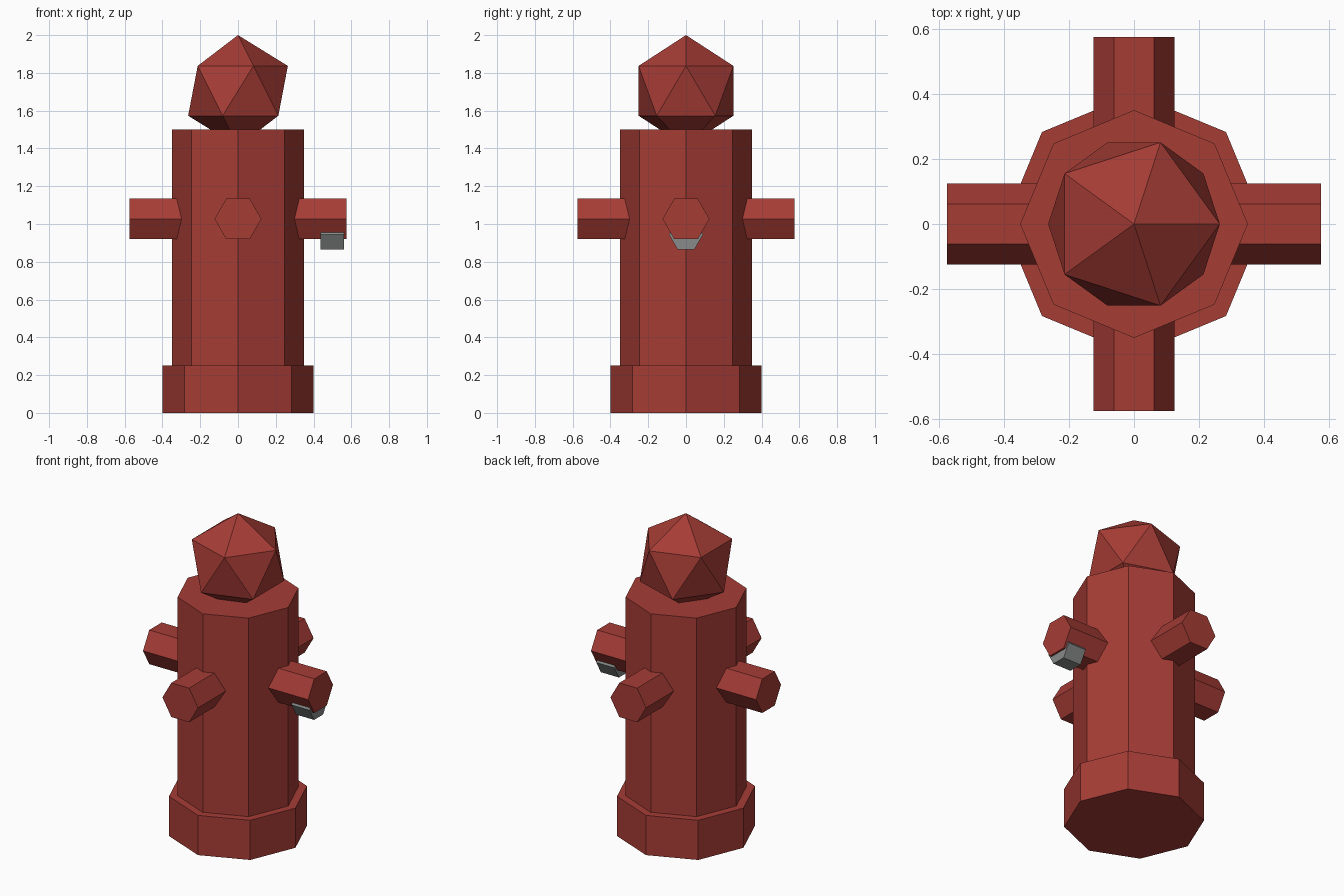
import bpy
import math

cube = bpy.data.objects.get("Cube")
if cube:
    bpy.data.objects.remove(cube, do_unlink=True)


def make_material(name, colour):
    mat = bpy.data.materials.new(name)
    mat.use_nodes = True
    mat.diffuse_color = colour
    mat.node_tree.nodes["Principled BSDF"].inputs["Base Color"].default_value = colour
    return mat


RED = make_material("hydrant red", (0.38, 0.045, 0.036, 1))
GREY = make_material("metal grey", (0.25, 0.26, 0.26, 1))


def finish(name, mat):
    obj = bpy.context.object
    obj.name = name
    obj.data.materials.append(mat)
    return obj


def upright(name, radius, bottom, top):
    """Octagonal column with corners on the x and y axes."""
    bpy.ops.mesh.primitive_cylinder_add(
        vertices=8, radius=radius, depth=top - bottom,
        location=(0, 0, (bottom + top) / 2))
    return finish(name, RED)


def sideways(name, radius, start, end, z, angle, mat):
    """Hexagonal bar pointing outwards, with flat top and bottom."""
    mid = (start + end) / 2
    bpy.ops.mesh.primitive_cylinder_add(
        vertices=6, radius=radius, depth=end - start,
        location=(mid * math.cos(angle), mid * math.sin(angle), z),
        rotation=(0, math.pi / 2, angle))
    return finish(name, mat)


# Base and barrel
upright("base", 0.4, 0, 0.25)
upright("barrel", 0.35, 0.25, 1.5)

# Faceted cap
bpy.ops.mesh.primitive_ico_sphere_add(subdivisions=1, radius=0.295,
                                      location=(0, 0, 1.705))
finish("cap", RED)

# Four outlets
for i, side in enumerate(("left", "back", "right", "front")):
    sideways(side + "_outlet", 0.124, 0.2, 0.575, 1.027, i * math.pi / 2, RED)

# Metal fitting under the left outlet
sideways("outlet_fitting", 0.09, 0.436, 0.562, 0.944, 0, GREY)
